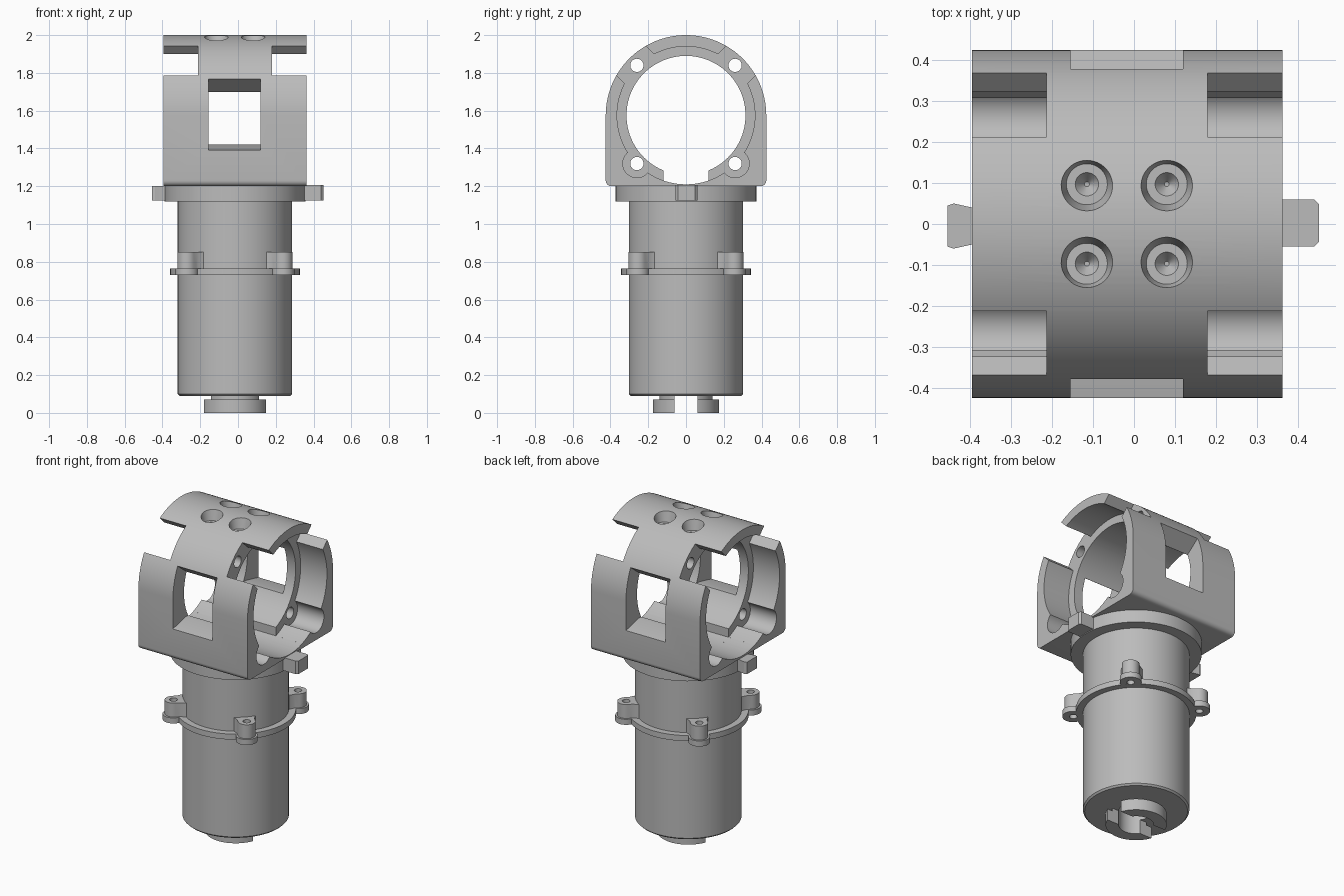
import bpy, bmesh, math
from math import sin, cos, pi, radians

if "Cube" in bpy.data.objects:
    bpy.data.objects.remove(bpy.data.objects["Cube"])

CX, HZ = -0.016, 1.575          # common axis in x, height of the head bore
grey = bpy.data.materials.new("plain grey")
grey.diffuse_color = (0.5, 0.5, 0.5, 1)
grey.use_nodes = True
grey.node_tree.nodes["Principled BSDF"].inputs["Base Color"].default_value = grey.diffuse_color


def circle(r, u=0, v=0, n=96, a0=0, a1=360):
    full = a1 - a0 == 360
    k = n if full else n + 1
    return [(u + r * cos(radians(a0 + (a1 - a0) * i / n)),
             v + r * sin(radians(a0 + (a1 - a0) * i / n))) for i in range(k)]


def prism(name, pts, a, b, axis="z", top=1.0, centre=(0, 0)):
    """Extrude a closed profile from a to b; top scales the far end about centre."""
    bm = bmesh.new()

    def place(u, v, t):
        return (t, u, v) if axis == "x" else (u, v, t)
    lo = [bm.verts.new(place(u, v, a)) for u, v in pts]
    hi = [bm.verts.new(place(centre[0] + (u - centre[0]) * top,
                             centre[1] + (v - centre[1]) * top, b)) for u, v in pts]
    bm.faces.new(lo)
    bm.faces.new(hi)
    for i in range(len(pts)):
        j = (i + 1) % len(pts)
        bm.faces.new((lo[i], lo[j], hi[j], hi[i]))
    bmesh.ops.recalc_face_normals(bm, faces=bm.faces)
    me = bpy.data.meshes.new(name)
    bm.to_mesh(me)
    bm.free()
    me.materials.append(grey)
    ob = bpy.data.objects.new(name, me)
    bpy.context.collection.objects.link(ob)
    return ob


def rect(u0, u1, v0, v1):
    return [(u0, v0), (u1, v0), (u1, v1), (u0, v1)]


def combine(ob, others, op="DIFFERENCE"):
    for o in others:
        m = ob.modifiers.new("bool", "BOOLEAN")
        m.operation, m.object, m.solver = op, o, "EXACT"
        bpy.context.view_layer.objects.active = ob
        bpy.ops.object.modifier_apply(modifier=m.name)
        bpy.data.objects.remove(o)


# Head: arched block with rounded bottom corners
c = 0.03
outline = (circle(0.425, 0, HZ, 72, 0, 180)
           + circle(c, -0.425 + c, 1.2 + c, 6, 180, 270)
           + circle(c, 0.425 - c, 1.2 + c, 6, 270, 360))
head = prism("head_housing", outline, -0.395, 0.363, "x")
cuts = [prism("cutter", circle(0.315, 0, HZ), -0.6, 0.6, "x")]
# wide end cavities with lobes round the lower screws, and diagonal slots
for a, b in ((-0.6, -0.213), (0.18, 0.6)):
    cuts.append(prism("cutter", circle(0.365, 0, HZ), a, b, "x"))
    for s in (-1, 1):
        cuts.append(prism("cutter", circle(0.075, s * 0.26, 1.32, 32), a, b, "x"))
        d = 0.5 ** 0.5
        slot = [(s * d * (r + t), HZ + d * (r - t))
                for r, t in ((0.28, -0.11), (0.28, 0.11), (0.5, 0.11), (0.5, -0.11))]
        cuts.append(prism("cutter", slot, a, b, "x"))
# gap at the bottom of the inner ring
cuts.append(prism("cutter", circle(0.365, 0, HZ, 16, 251, 289) + [(0.119, 1.35), (-0.119, 1.35)],
                  -0.6, 0.6, "x"))
# side windows and screw holes
for s in (-1, 1):
    win = [(0.2, 1.42), (0.30, 1.42), (0.46, 1.383), (0.46, 1.832), (0.29, 1.70), (0.2, 1.70)]
    cuts.append(prism("cutter", [(s * u, v) for u, v in win], -0.155, 0.12, "x"))
    for z in (1.32, 1.84):
        cuts.append(prism("cutter", circle(0.035, s * 0.26, z, 32), -0.3, 0.3, "x"))
    # counterbored blind holes on top
    for x in (-0.115, 0.08):
        y = s * 0.097
        cuts.append(prism("cutter", circle(0.05, x, y, 40), 1.935, 2.02, top=1.4, centre=(x, y)))
        cuts.append(prism("cutter", circle(0.006, x, y, 32), 1.905, 1.945, top=6, centre=(x, y)))
cuts.append(prism("cutter", circle(0.1, CX, 0, 48), 1.1, 1.3))
combine(head, cuts)

# Round flange under the head with two locating tabs
flange = prism("neck_flange", circle(0.373, CX, 0), 1.12, 1.2)
combine(flange, [
    prism("tab", [(-0.3, -0.04), (-0.3, 0.03), (-0.395, 0.04), (-0.44, 0.05), (-0.455, 0.045),
                  (-0.455, -0.055), (-0.44, -0.06), (-0.395, -0.05)], 1.125, 1.2),
    prism("tab", [(0.3, -0.055), (0.44, -0.055), (0.452, -0.043), (0.452, 0.048),
                  (0.44, 0.06), (0.3, 0.06)], 1.125, 1.207)], "UNION")
combine(flange, [prism("cutter", circle(0.1, CX, 0, 48), 1.0, 1.3)])

# Barrel with a small bottom chamfer, bored at both ends
barrel = prism("barrel", circle(0.303, CX, 0), 0.1, 1.125)
chamfer = prism("barrel_edge", circle(0.293, CX, 0), 0.09, 0.1, top=0.303 / 0.293, centre=(CX, 0))
combine(barrel, [chamfer], "UNION")
combine(barrel, [prism("cutter", circle(0.1, CX, 0, 48), 1.0, 1.3),
                 prism("cutter", circle(0.1, CX, 0, 48), 0.0, 0.2)])

# Clamp ring with four screw ears
ring = prism("clamp_ring", circle(0.343, CX, 0), 0.73, 0.765)
adds, holes = [], []
for k in range(4):
    a = radians(45 + 90 * k)
    ex, ey = CX + 0.36 * cos(a), 0.36 * sin(a)
    adds.append(prism("lobe", circle(0.062, ex, ey, 40), 0.7301, 0.7649))
    # ear: rounded tip on a web that runs into the barrel
    ear = [(0.27, -0.075), (0.30, -0.06), (0.33, -0.05)] \
        + circle(0.05, 0.36, 0, 20, -90, 90) + [(0.33, 0.05), (0.30, 0.06), (0.27, 0.075)]
    ear = [(CX + u * cos(a) - v * sin(a), u * sin(a) + v * cos(a)) for u, v in ear]
    adds.append(prism("ear", ear, 0.75, 0.852))
    holes.append(prism("cutter", circle(0.022, ex, ey, 24), 0.6, 1.0))
combine(ring, adds, "UNION")
holes.append(prism("cutter", circle(0.295, CX, 0), 0.6, 1.0))
combine(ring, holes)

# Split bayonet foot: stepped ring with a slot along x
foot = prism("bayonet_foot", circle(0.174, CX, 0), 0.0, 0.072)
combine(foot, [prism("step", circle(0.14, CX, 0), 0.05, 0.095)], "UNION")
combine(foot, [prism("cutter", circle(0.1, CX, 0, 48), -0.1, 0.2),
               prism("cutter", rect(-0.4, 0.4, -0.06, 0.06), -0.1, 0.2)])

# Smooth curved faces, keep edges crisp
bpy.ops.object.select_all(action="DESELECT")
for ob in (head, flange, barrel, ring, foot):
    ob.select_set(True)
    bpy.context.view_layer.objects.active = ob
bpy.ops.object.shade_smooth_by_angle(angle=radians(30))
